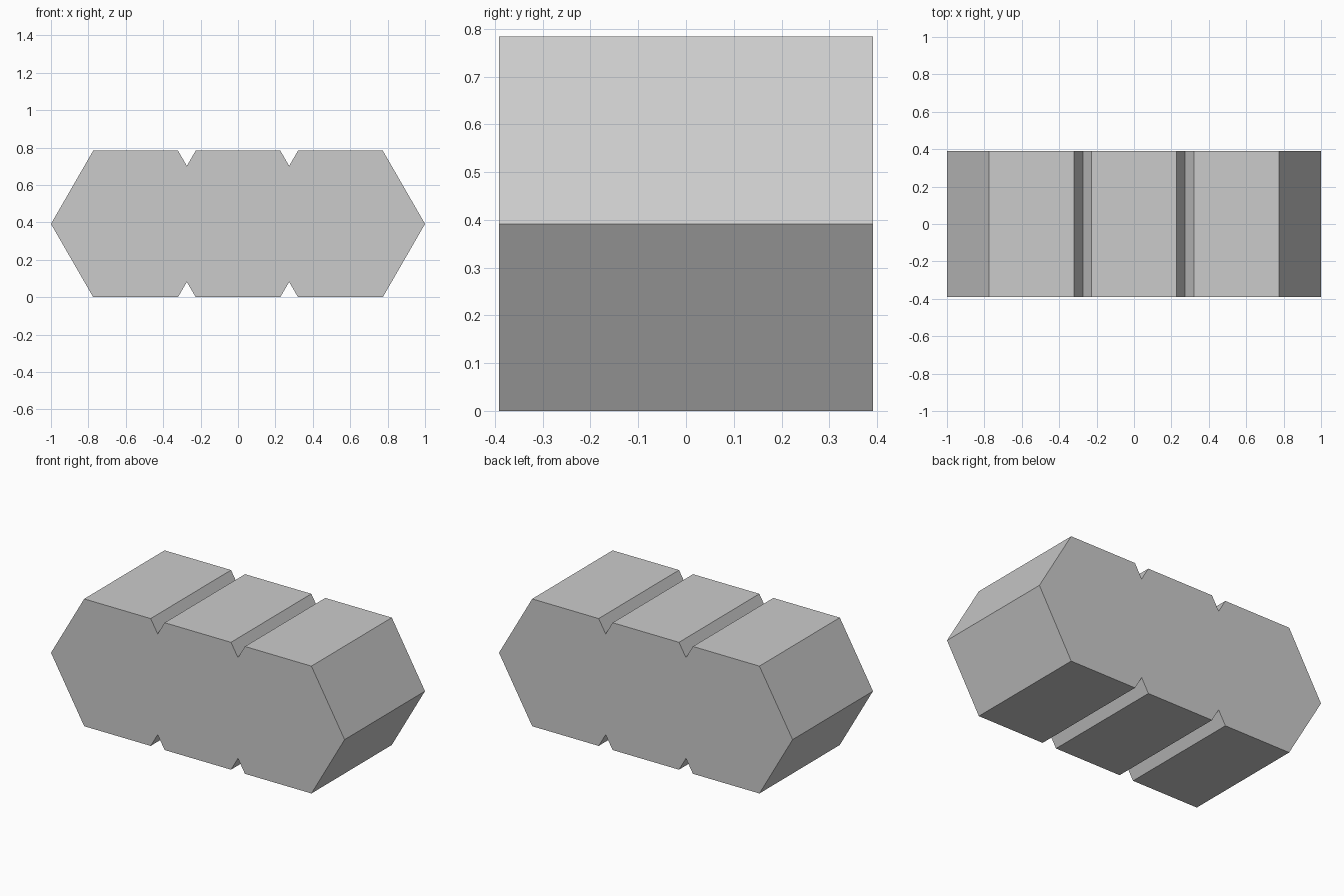
import bpy, bmesh

if "Cube" in bpy.data.objects:
    bpy.data.objects.remove(bpy.data.objects["Cube"])

HALF_H = 0.392      # half height of the hexagonal bars
HALF_D = 0.391      # half depth
Z_MID = HALF_H

# Right half of the upper outline: notch between bars, flat top, pointed end
quarter = [(0.226, HALF_H), (0.2735, 0.31), (0.321, HALF_H), (0.774, HALF_H)]

# Mirror the quarter to get the full outline of three merged hexagons
top = [(-x, z) for x, z in reversed(quarter)] + quarter
bottom = [(x, -z) for x, z in reversed(top)]
outline = top + [(1.0, 0.0)] + bottom + [(-1.0, 0.0)]

# Extrude the outline front to back
bm = bmesh.new()
front = bm.faces.new([bm.verts.new((x, -HALF_D, z + Z_MID)) for x, z in outline])
result = bmesh.ops.extrude_face_region(bm, geom=[front], use_keep_orig=True)
moved = [g for g in result["geom"] if isinstance(g, bmesh.types.BMVert)]
bmesh.ops.translate(bm, verts=moved, vec=(0, 2 * HALF_D, 0))
bmesh.ops.recalc_face_normals(bm, faces=bm.faces)

mesh = bpy.data.meshes.new("triple_hexagonal_block")
bm.to_mesh(mesh)
bm.free()
block = bpy.data.objects.new("triple_hexagonal_block", mesh)
bpy.context.collection.objects.link(block)
